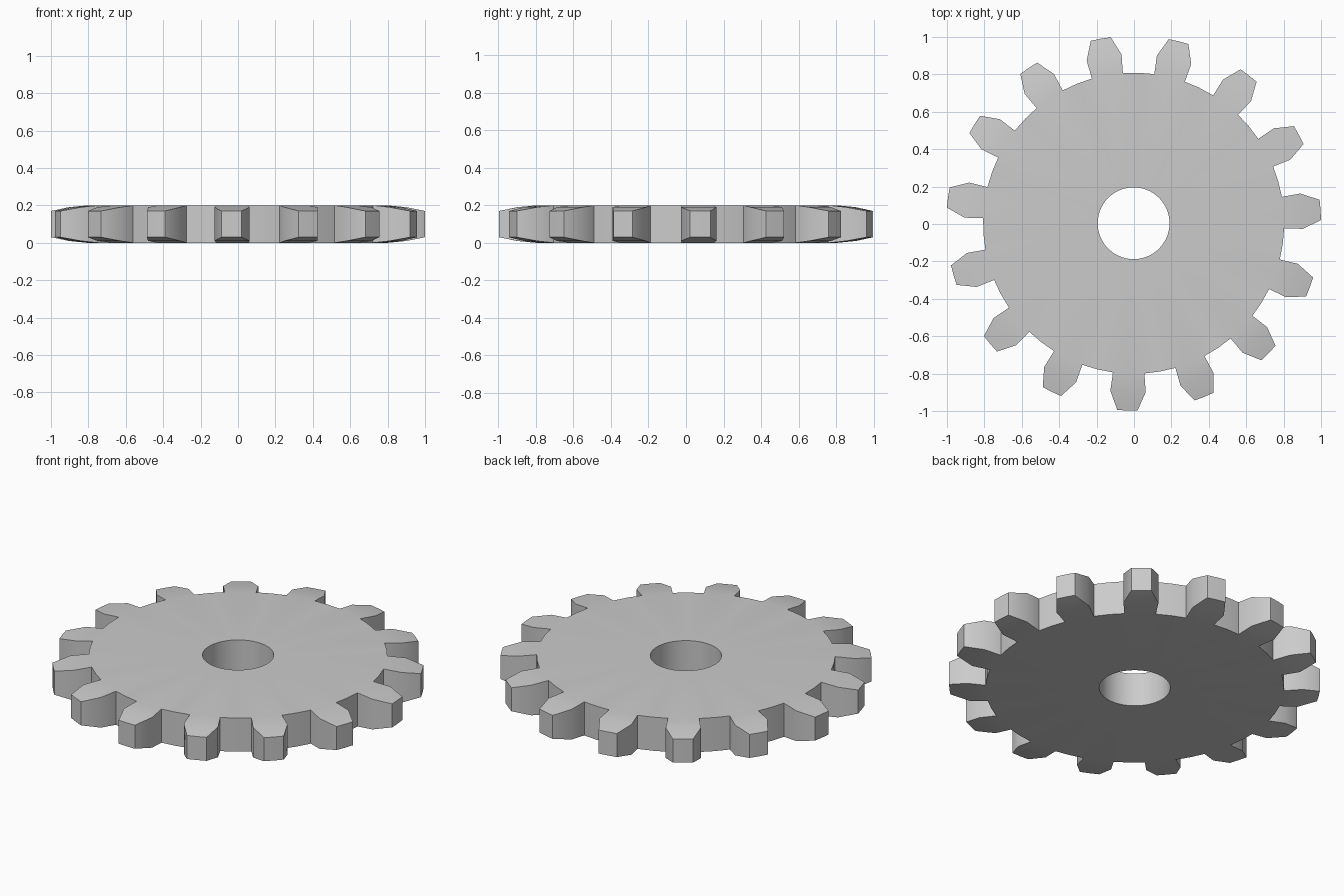
import bpy, bmesh
from math import sin, cos, radians

if "Cube" in bpy.data.objects:
    bpy.data.objects.remove(bpy.data.objects["Cube"])

TEETH = 15
STEP = 360 / (TEETH * 4)          # four stations per tooth pitch
PHASE = 4.1                       # angle of the first tooth
CX, CY = -0.002, 0.004            # hub centre inside the bounding box
BORE, ROOT, PITCH, TIP = 0.192, 0.805, 0.905, 1.002
HEIGHT, CROWN = 0.2, 0.03         # teeth thin out towards the tip
TIP_HALF = 3.1

bm = bmesh.new()


def pair(r, deg, drop=0.0):
    """Upper and lower vertex at one polar position."""
    a = radians(deg)
    x, y = CX + r * cos(a), CY + r * sin(a)
    return bm.verts.new((x, y, HEIGHT - drop)), bm.verts.new((x, y, drop))


def caps(a, b, c, d):
    """Upper and lower faces through four vertex pairs (counter-clockwise)."""
    bm.faces.new([p[0] for p in (a, b, c, d)])
    bm.faces.new([p[1] for p in (d, c, b, a)])


def wall(a, b):
    bm.faces.new((a[0], a[1], b[1], b[0]))


# Disc with bore
n = TEETH * 4
angles = [PHASE + (i - 1) * STEP for i in range(n)]
bore = [pair(BORE, a) for a in angles]
root = [pair(ROOT, a) for a in angles]
for i in range(n):
    j = (i + 1) % n
    caps(bore[i], root[i], root[j], bore[j])
    wall(bore[j], bore[i])
    if i % 4 > 1:                 # valley floor between teeth
        wall(root[i], root[j])

# Crowned teeth
for t in range(TEETH):
    mid_angle = PHASE + t * 4 * STEP
    base = root[t * 4:t * 4 + 3]
    mid = [pair(PITCH, mid_angle + k * STEP, CROWN / 3) for k in (-1, 0, 1)]
    tip = [pair(TIP, mid_angle + k * TIP_HALF, CROWN) for k in (-1, 0, 1)]
    for lo, hi in ((base, mid), (mid, tip)):
        for k in (0, 1):
            caps(lo[k], hi[k], hi[k + 1], lo[k + 1])
        wall(lo[0], hi[0])
        wall(hi[2], lo[2])
    wall(tip[0], tip[1])
    wall(tip[1], tip[2])

bmesh.ops.recalc_face_normals(bm, faces=bm.faces)
mesh = bpy.data.meshes.new("gear_wheel")
bm.to_mesh(mesh)
bm.free()
gear = bpy.data.objects.new("gear_wheel", mesh)
bpy.context.collection.objects.link(gear)
bpy.context.view_layer.objects.active = gear
gear.select_set(True)
bpy.ops.object.shade_smooth_by_angle(angle=radians(30))
